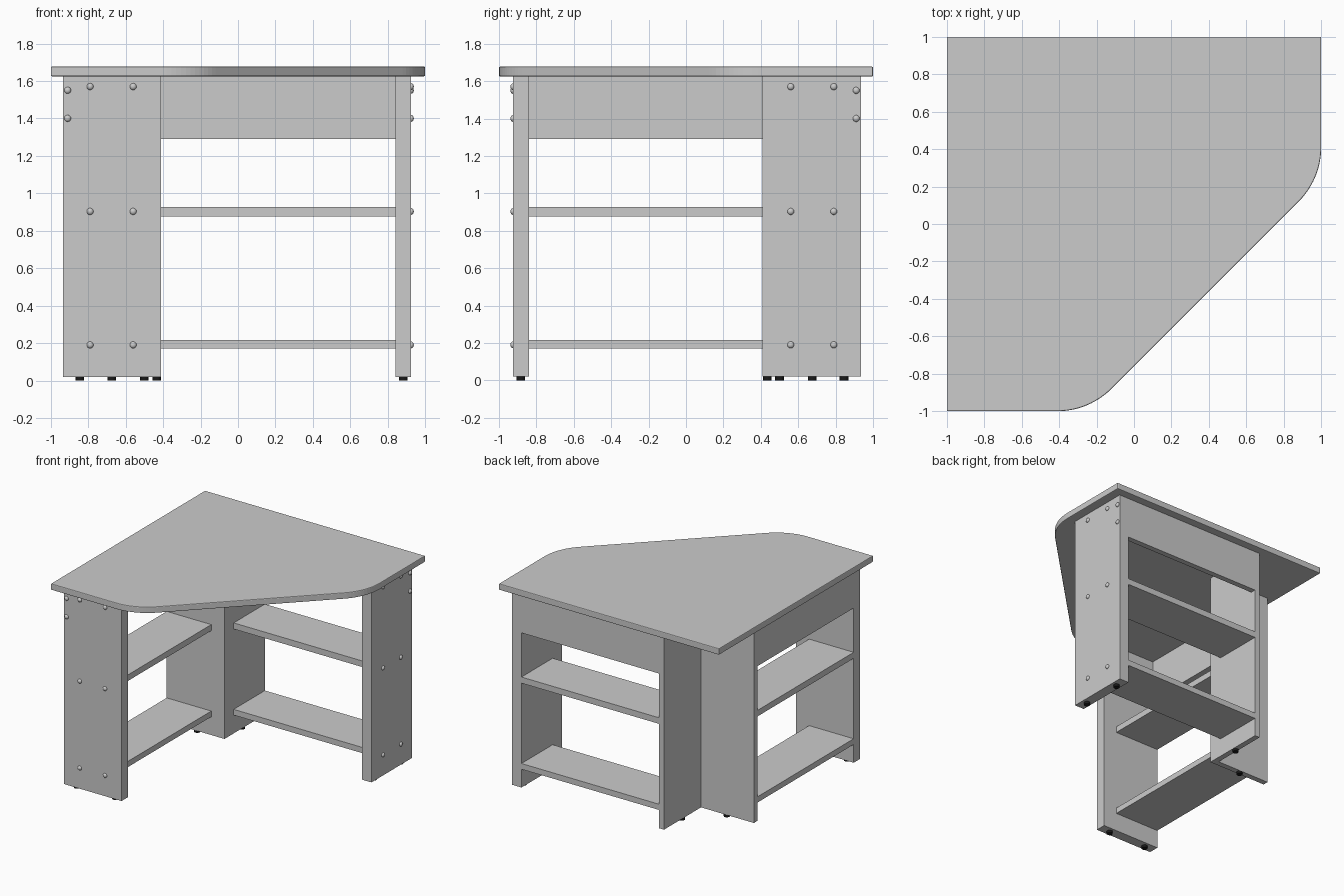
import bpy, bmesh, math
from mathutils import Matrix

if "Cube" in bpy.data.objects:
    bpy.data.objects.remove(bpy.data.objects["Cube"])

# the desk is symmetric across the diagonal: (x, y) -> (-y, -x)
def flip(x, y):
    return -y, -x

def make_object(name, bm):
    bmesh.ops.recalc_face_normals(bm, faces=bm.faces)
    mesh = bpy.data.meshes.new(name)
    bm.to_mesh(mesh)
    bm.free()
    obj = bpy.data.objects.new(name, mesh)
    bpy.context.collection.objects.link(obj)
    return obj

def prism(name, outline, z0, z1):
    bm = bmesh.new()
    face = bm.faces.new([bm.verts.new((x, y, z0)) for x, y in outline])
    top = bmesh.ops.extrude_face_region(bm, geom=[face])
    verts = [v for v in top["geom"] if isinstance(v, bmesh.types.BMVert)]
    bmesh.ops.translate(bm, verts=verts, vec=(0, 0, z1 - z0))
    return make_object(name, bm)

def board_pair(name, x0, x1, y0, y1, z0, z1):
    pts = [(x0, y0), (x1, y0), (x1, y1), (x0, y1)]
    prism("right_" + name, pts, z0, z1)
    prism("left_" + name, [flip(*p) for p in pts], z0, z1)

# tabletop: square with one corner cut diagonally and rounded
arc = []
for i in range(13):
    a = math.radians(-90 + 45 * i / 12)
    arc.append((-0.41 + 0.41 * math.cos(a), -0.59 + 0.41 * math.sin(a)))
outline = [(-1, 1), (-1, -1)] + arc + [flip(*p) for p in reversed(arc)] + [(1, 1)]
top = prism("tabletop", outline, 1.625, 1.677)
bevel = top.modifiers.new("soft_edge", "BEVEL")
bevel.width = 0.006
bevel.segments = 2
bevel.limit_method = "ANGLE"

# L-shaped corner leg opening towards the back corner
o, i, e = 0.41, 0.455, 0.935
prism("corner_leg", [(-o, o), (-o, e), (-i, e), (-i, i), (-e, i), (-e, o)], 0.02, 1.625)

# outer side panels, shelves and back aprons
board_pair("side_panel", 0.84, 0.925, 0.41, 0.935, 0.02, 1.625)
board_pair("lower_shelf", -0.41, 0.84, 0.53, 0.935, 0.17, 0.217)
board_pair("upper_shelf", -0.41, 0.84, 0.53, 0.935, 0.877, 0.927)
board_pair("apron", -0.41, 0.84, 0.89, 0.935, 1.29, 1.625)

# domed screw caps on the outer panels
spots = [(x, z) for z in (0.19, 0.903, 1.57) for x in (0.56, 0.79)]
spots += [(0.91, 1.40), (0.91, 1.55)]
for side in ("right", "left"):
    bm = bmesh.new()
    for y, z in spots:
        pos = (0.925, y) if side == "right" else flip(0.925, y)
        size = (0.014, 0.018, 0.018) if side == "right" else (0.018, 0.014, 0.018)
        bmesh.ops.create_uvsphere(bm, u_segments=16, v_segments=10, radius=1,
            matrix=Matrix.Translation((*pos, z)) @ Matrix.Diagonal((*size, 1)))
    caps = make_object(side + "_screw_caps", bm)
    caps.data.shade_smooth()

# black feet
black = bpy.data.materials.new("black_rubber")
black.diffuse_color = (0.01, 0.01, 0.01, 1)
black.use_nodes = True
black.node_tree.nodes["Principled BSDF"].inputs["Base Color"].default_value = black.diffuse_color
bm = bmesh.new()
for p in [(0.883, 0.5), (0.883, 0.845), (-0.435, 0.675)]:
    for x, y in (p, flip(*p)):
        bmesh.ops.create_cone(bm, cap_ends=True, segments=20, radius1=0.023, radius2=0.023,
            depth=0.02, matrix=Matrix.Translation((x, y, 0.01)))
feet = make_object("feet", bm)
feet.data.materials.append(black)
